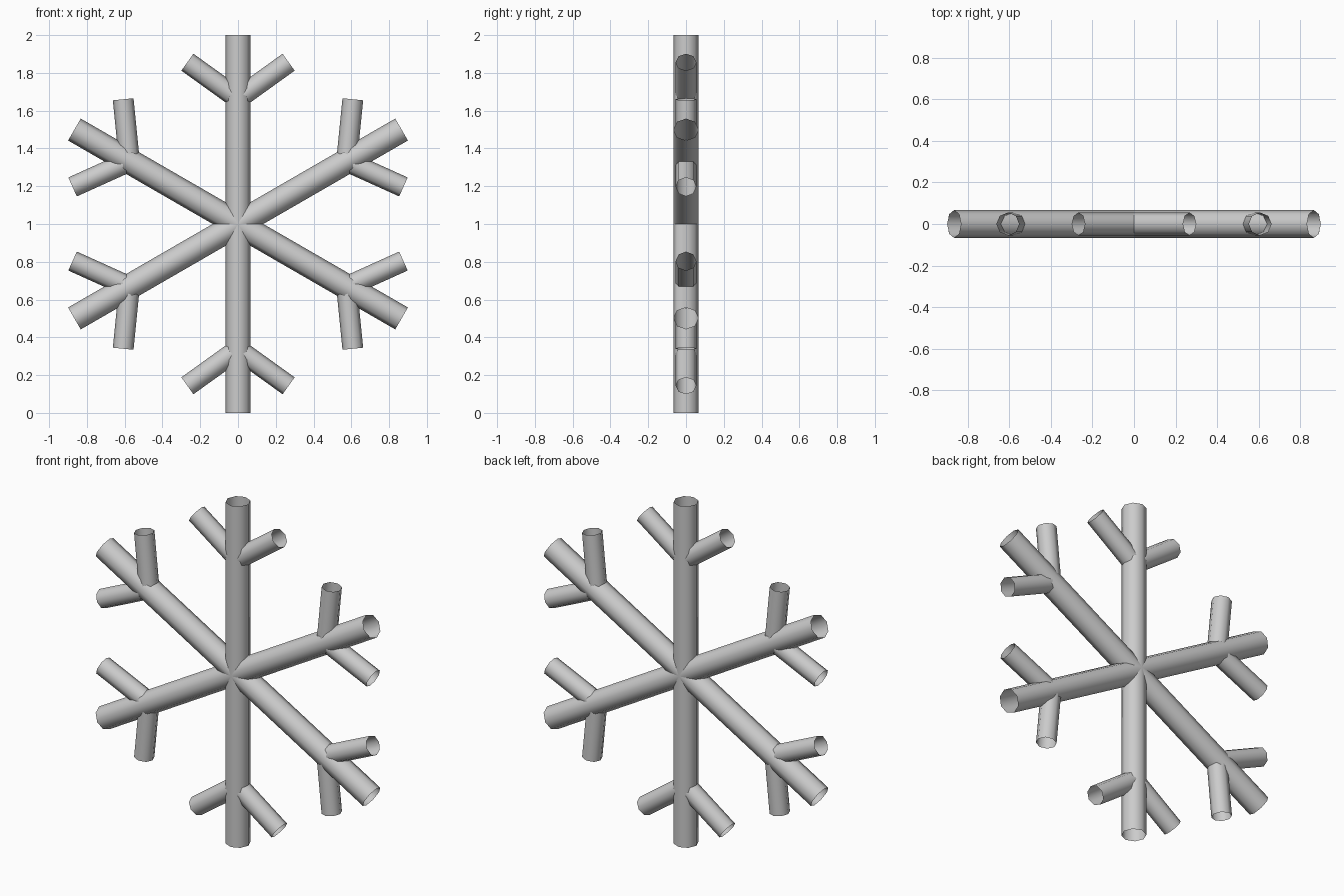
import bpy, bmesh
from math import pi, sin, cos, radians
from mathutils import Matrix, Vector

if "Cube" in bpy.data.objects:
    bpy.data.objects.remove(bpy.data.objects["Cube"])

SIDES = 8
CENTRE = Vector((0, 0, 1))


def direction(angle):
    # unit vector in the front plane, angle measured from straight up
    return Vector((sin(angle), 0, cos(angle)))


def tube(name, start, angle, length, radius):
    # open-ended smooth tube running from start along angle
    bm = bmesh.new()
    bmesh.ops.create_cone(bm, cap_ends=False, segments=SIDES,
                          radius1=radius, radius2=radius, depth=length)
    middle = start + direction(angle) * length / 2
    bm.transform(Matrix.Translation(middle) @ Matrix.Rotation(angle, 4, 'Y'))
    for f in bm.faces:
        f.smooth = True
    mesh = bpy.data.meshes.new(name)
    bm.to_mesh(mesh)
    bm.free()
    obj = bpy.data.objects.new(name, mesh)
    bpy.context.collection.objects.link(obj)
    return obj


for i in range(6):
    a = i * pi / 3
    # main arm from the centre outwards
    tube(f"arm_{i + 1}", CENTRE, a, 1.0, 0.067)
    # pair of side branches, two thirds of the way out
    fork = CENTRE + direction(a) * 0.664
    for side, label in ((-1, "left"), (1, "right")):
        tube(f"branch_{i + 1}_{label}", fork,
             a + side * radians(54.3), 0.33, 0.055)
